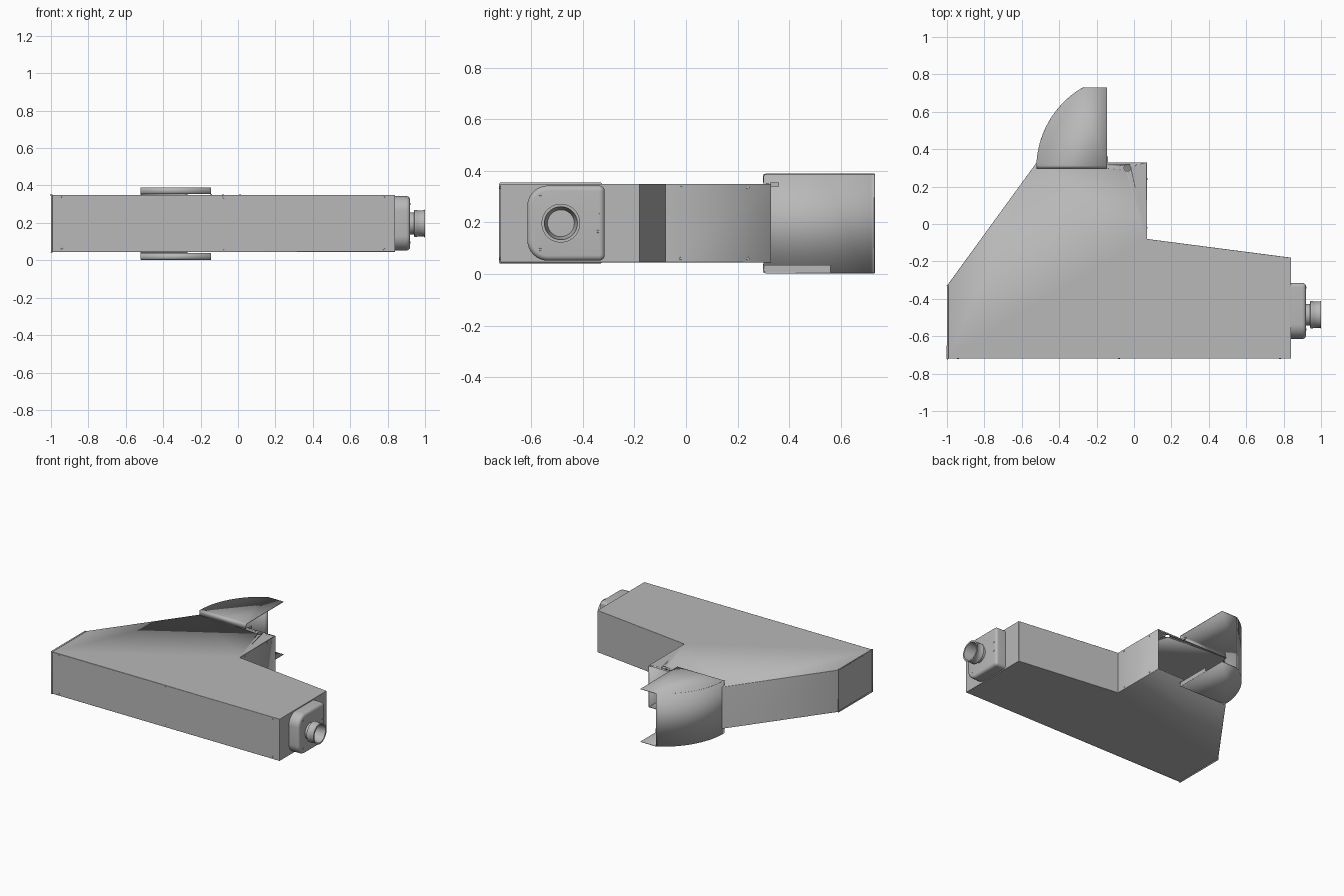
import bpy, bmesh, math
from mathutils import Matrix, Vector

if "Cube" in bpy.data.objects:
    bpy.data.objects.remove(bpy.data.objects["Cube"], do_unlink=True)

metal = bpy.data.materials.new("grey sheet metal")
metal.use_nodes = True
GREY = (0.48, 0.48, 0.48, 1)
metal.diffuse_color = GREY
metal.node_tree.nodes["Principled BSDF"].inputs["Base Color"].default_value = GREY


def finish(name, bm, bevel=0, thickness=0, offset=-1, segments=3):
    """Turn a bmesh into a smooth-shaded object with folded edges and sheet thickness."""
    mesh = bpy.data.meshes.new(name)
    bm.to_mesh(mesh)
    bm.free()
    mesh.materials.append(metal)
    ob = bpy.data.objects.new(name, mesh)
    bpy.context.collection.objects.link(ob)
    if bevel:
        mod = ob.modifiers.new("folds", 'BEVEL')
        mod.width, mod.segments = bevel, segments
        mod.limit_method, mod.angle_limit = 'ANGLE', math.radians(50)
    if thickness:
        mod = ob.modifiers.new("sheet", 'SOLIDIFY')
        mod.thickness, mod.offset = thickness, offset
    bpy.ops.object.select_all(action='DESELECT')
    ob.select_set(True)
    bpy.context.view_layer.objects.active = ob
    bpy.ops.object.shade_smooth_by_angle(angle=math.radians(35))
    return ob


def prism(outline, z0, z1, open_side=None):
    """Upright prism over an outline; one side may be left open."""
    bm = bmesh.new()
    low = [bm.verts.new((x, y, z0)) for x, y in outline]
    high = [bm.verts.new((x, y, z1)) for x, y in outline]
    bm.faces.new(low[::-1])
    bm.faces.new(high)
    for i in range(len(outline)):
        j = (i + 1) % len(outline)
        if i != open_side:
            bm.faces.new((low[i], low[j], high[j], high[i]))
    return bm


# Main duct: hollow sheet body, open at the back outlet
BOTTOM, TOP = 0.045, 0.35
outline = [(-1, -0.72), (0.84, -0.72), (0.84, -0.18), (0.07, -0.08),
           (0.07, 0.33), (-0.52, 0.33), (-1, -0.33)]
bm = prism(outline, BOTTOM, TOP, open_side=4)
end = min((f for f in bm.faces), key=lambda f: f.calc_center_median().x)
bmesh.ops.inset_region(bm, faces=[end], thickness=0.012, depth=0)
bmesh.ops.translate(bm, verts=end.verts, vec=(0.004, 0, 0))
body = finish("duct_body", bm, bevel=0.006, thickness=0.005)

# Round hole in the outlet's top sheet
bm = bmesh.new()
bmesh.ops.create_cone(bm, cap_ends=True, segments=24, radius1=0.018, radius2=0.018,
                      depth=0.06, matrix=Matrix.Translation((-0.035, 0.3, TOP)))
cutter = finish("hole_cutter", bm)
cutter.hide_render = True
cutter.hide_set(True)
cutter.display_type = 'WIRE'
cut = body.modifiers.new("hole", 'BOOLEAN')
cut.operation, cut.object = 'DIFFERENCE', cutter

# Curved outlet hood: arc wall between two lipped plates
HOOD_LOW, HOOD_HIGH = 0.004, 0.388
CENTRE, RADIUS, EDGE = Vector((-0.025, 0.3)), 0.495, -0.145
arc = []
for i in range(25):
    a = math.radians(180 - 60.3 * i / 24)
    arc.append((CENTRE.x + RADIUS * math.cos(a), CENTRE.y + RADIUS * math.sin(a)))

bm = bmesh.new()
rows = [[bm.verts.new((x, y, z)) for x, y in arc] for z in (HOOD_LOW, HOOD_HIGH)]
for i in range(len(arc) - 1):
    bm.faces.new((rows[0][i], rows[0][i + 1], rows[1][i + 1], rows[1][i]))
finish("hood_curved_wall", bm, thickness=0.004, offset=0)

for name, z, lip in (("hood_top_plate", HOOD_HIGH, -0.034),
                     ("hood_bottom_plate", HOOD_LOW, 0.034)):
    bm = bmesh.new()
    plate = [bm.verts.new((x, y, z)) for x, y in arc + [(EDGE, 0.73), (EDGE, 0.3)]]
    bm.faces.new(plate)
    front = [bm.verts.new((v.co.x, v.co.y, z + lip)) for v in (plate[0], plate[-1])]
    bm.faces.new((plate[0], plate[-1], front[1], front[0]))
    finish(name, bm, bevel=0.012, thickness=0.004, offset=0)

# Side lip along the bottom plate's open edge
bm = prism([(EDGE - 0.004, 0.3), (EDGE, 0.3), (EDGE, 0.56), (EDGE - 0.004, 0.56)],
           HOOD_LOW, 0.035)
finish("hood_side_lip", bm)

# Small tab joining the outlet to the hood
bm = prism([(-0.148, 0.325), (-0.138, 0.325), (-0.138, 0.36), (-0.148, 0.36)], 0.34, 0.355)
finish("hood_tab", bm)

# Inlet box: side profile with two large and two small rounded corners
Y0, Y1, Z0, Z1 = -0.615, -0.315, 0.052, 0.343


def inlet_ring(inset):
    pts = []
    corners = ((Y0, Z0, 0.08, 180), (Y1, Z0, 0.022, 270), (Y1, Z1, 0.022, 0), (Y0, Z1, 0.08, 90))
    for y, z, r, start in corners:
        cy = y + r if y == Y0 else y - r
        cz = z + r if z == Z0 else z - r
        for i in range(9):
            a = math.radians(start + 90 * i / 8)
            pts.append((cy + (r - inset) * math.cos(a), cz + (r - inset) * math.sin(a)))
    return pts


bm = bmesh.new()
loops = []
layers = [(0.838, 0)] + [(0.9 + 0.02 * math.sin(t), 0.02 * (1 - math.cos(t)))
                         for t in (math.pi / 2 * k / 5 for k in range(6))]
for x, inset in layers:
    loops.append([bm.verts.new((x, y, z)) for y, z in inlet_ring(inset)])
for a, b in zip(loops, loops[1:]):
    for i in range(len(a)):
        j = (i + 1) % len(a)
        bm.faces.new((a[i], a[j], b[j], b[i]))
bm.faces.new(loops[-1])
bmesh.ops.recalc_face_normals(bm, faces=bm.faces)
finish("inlet_box", bm)

# Round inlet collar: revolved profile of (x, radius), hollow inside
profile = [(0.918, 0.058), (0.94, 0.058), (0.943, 0.073), (0.955, 0.073),
           (0.96, 0.07), (0.992, 0.07), (1.0, 0.075), (1.0, 0.064), (0.922, 0.052)]
bm = bmesh.new()
verts = [bm.verts.new((x, -0.485 + r, 0.197)) for x, r in profile]
edges = [bm.edges.new(pair) for pair in zip(verts, verts[1:])]
bmesh.ops.spin(bm, geom=verts + edges, cent=(0, -0.485, 0.197), axis=(1, 0, 0),
               angle=math.tau, steps=48, use_merge=True)
bmesh.ops.remove_doubles(bm, verts=bm.verts, dist=0.0001)
bmesh.ops.recalc_face_normals(bm, faces=bm.faces)
finish("inlet_collar", bm)


# Rivets, each a low disc facing along a given direction
def rivets(name, places, direction):
    turn = Vector(direction).to_track_quat('Z', 'Y').to_matrix().to_4x4()
    bm = bmesh.new()
    for place in places:
        bmesh.ops.create_cone(bm, cap_ends=True, segments=12, radius1=0.006, radius2=0.005,
                              depth=0.004, matrix=Matrix.Translation(place) @ turn)
    finish(name, bm)


rivets("front_rivets", [(x, -0.72, z) for x in (-0.94, -0.08, 0.78) for z in (0.06, 0.335)],
       (0, -1, 0))
rivets("outlet_rivets", [(0.07, y, z) for y in (-0.02, 0.24) for z in (0.06, 0.335)], (1, 0, 0))
rivets("inlet_rivets", [(0.92, y, z) for y, z in
                        ((-0.565, 0.095), (-0.565, 0.3), (-0.34, 0.165), (-0.34, 0.23))], (1, 0, 0))
rivets("top_rivets", [(x, 0.315, TOP) for x in (-0.08, 0.01)], (0, 0, 1))
